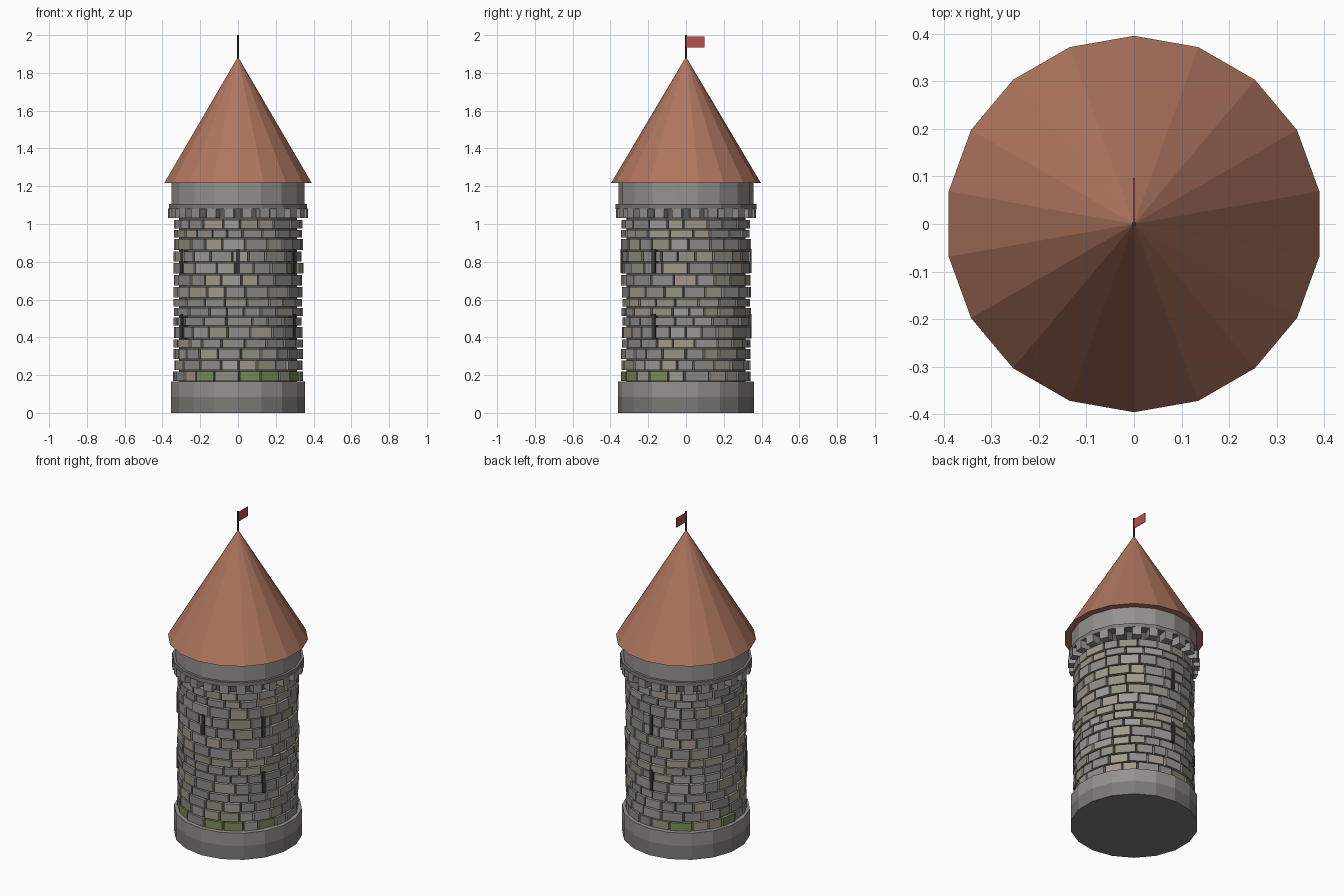
import bpy, bmesh, math, random
from mathutils import Matrix, Vector

if "Cube" in bpy.data.objects:
    bpy.data.objects.remove(bpy.data.objects["Cube"])

random.seed(7)
SIDES = 18


def mat(name, rgb):
    m = bpy.data.materials.new(name)
    m.diffuse_color = (*rgb, 1)
    m.use_nodes = True
    m.node_tree.nodes["Principled BSDF"].inputs["Base Color"].default_value = m.diffuse_color
    return m


STONE = mat("stone", (0.30, 0.29, 0.27))
DARK = mat("dark_stone", (0.20, 0.195, 0.185))
MORTAR = mat("mortar", (0.10, 0.10, 0.095))
BRICKS = [mat("brick_grey", (0.27, 0.265, 0.25)), mat("brick_tan", (0.36, 0.32, 0.26)),
          mat("brick_olive", (0.29, 0.285, 0.22)), mat("brick_pale", (0.34, 0.33, 0.31)),
          mat("brick_moss", (0.20, 0.26, 0.10))]
ROOF = mat("roof_tile", (0.43, 0.18, 0.115))
IRON = mat("iron", (0.04, 0.04, 0.04))
FLAG = mat("flag_red", (0.50, 0.08, 0.07))


def cone(name, r1, r2, z0, z1, material, sides=SIDES):
    bpy.ops.mesh.primitive_cone_add(vertices=sides, radius1=r1, radius2=r2,
                                    depth=z1 - z0, location=(0, 0, (z0 + z1) / 2))
    ob = bpy.context.object
    ob.name = name
    ob.data.materials.append(material)
    return ob


def boxes(name, items, materials):
    """Ring blocks: (angle, inner radius, outer radius, width, z0, z1, material index)."""
    bm = bmesh.new()
    for a, r0, r1, w, z0, z1, mi in items:
        m = (Matrix.Rotation(a, 4, 'Z')
             @ Matrix.Translation(((r0 + r1) / 2, 0, (z0 + z1) / 2))
             @ Matrix.Diagonal((r1 - r0, w, z1 - z0, 1)))
        vs = bmesh.ops.create_cube(bm, size=1, matrix=m)["verts"]
        for f in {f for v in vs for f in v.link_faces}:
            f.material_index = mi
    me = bpy.data.meshes.new(name)
    bm.to_mesh(me)
    bm.free()
    for m in materials:
        me.materials.append(m)
    ob = bpy.data.objects.new(name, me)
    bpy.context.collection.objects.link(ob)
    return ob


# Plinth and mortar core
cone("plinth_lower", 0.361, 0.361, 0, 0.085, DARK)
cone("plinth_upper", 0.361, 0.361, 0.085, 0.165, STONE)
cone("wall_core", 0.316, 0.316, 0.15, 1.11, MORTAR)

# Brick courses of uneven height, staggered, with moss on the lowest one
tops = [0.222, 0.282, 0.341, 0.393, 0.458, 0.508, 0.558, 0.607, 0.671,
        0.733, 0.797, 0.859, 0.925, 0.972, 1.025]
moss = [math.radians(a) for a in (-118, -80, -62, -26, 128, 166)]
bricks = []
z0 = 0.165
for row, z1 in enumerate(tops):
    n = random.choice((19, 20, 21))
    widths = [random.uniform(0.75, 1.25) for _ in range(n)]
    scale = math.tau / sum(widths)
    a = row % 2 * math.pi / n + random.uniform(-0.05, 0.05)
    for w in widths:
        span = w * scale
        mid = a + span / 2
        r = random.uniform(0.333, 0.342)
        mi = random.choices(range(4), (5, 3, 2, 3))[0]
        if row == 0 and any(abs((mid - t + math.pi) % math.tau - math.pi) < span / 2
                            for t in moss):
            mi = 4
        bricks.append((mid, 0.295, r, span * 0.333 - 0.008, z0 + 0.004, z1 - 0.004, mi))
        a += span
    z0 = z1
boxes("wall_bricks", bricks, BRICKS)

# Arrow slits
slits = [(d, 0.74) for d in (-90, -30, 90, 210)] + [(d, 0.395) for d in (-30, 90, 210)]
boxes("arrow_slits", [(math.radians(d), 0.30, 0.346, 0.02, z, z + 0.128, 0)
                      for d, z in slits], [IRON])

# Corbels, cornice ring and upper drum
boxes("corbels", [(math.tau * (i + 0.5) / 24, 0.30, 0.37, 0.052, 1.032, 1.082, 0)
                  for i in range(24)], [STONE])
cone("cornice_ring", 0.372, 0.372, 1.08, 1.105, DARK)
cone("upper_drum", 0.357, 0.357, 1.10, 1.225, STONE)

# Roof, pole and flag
cone("roof", 0.396, 0, 1.218, 1.885, ROOF)
cone("flag_pole", 0.005, 0.005, 1.86, 2.0, IRON, 6)
boxes("flag", [(math.pi / 2, 0.003, 0.097, 0.004, 1.934, 1.992, 0)], [FLAG])
